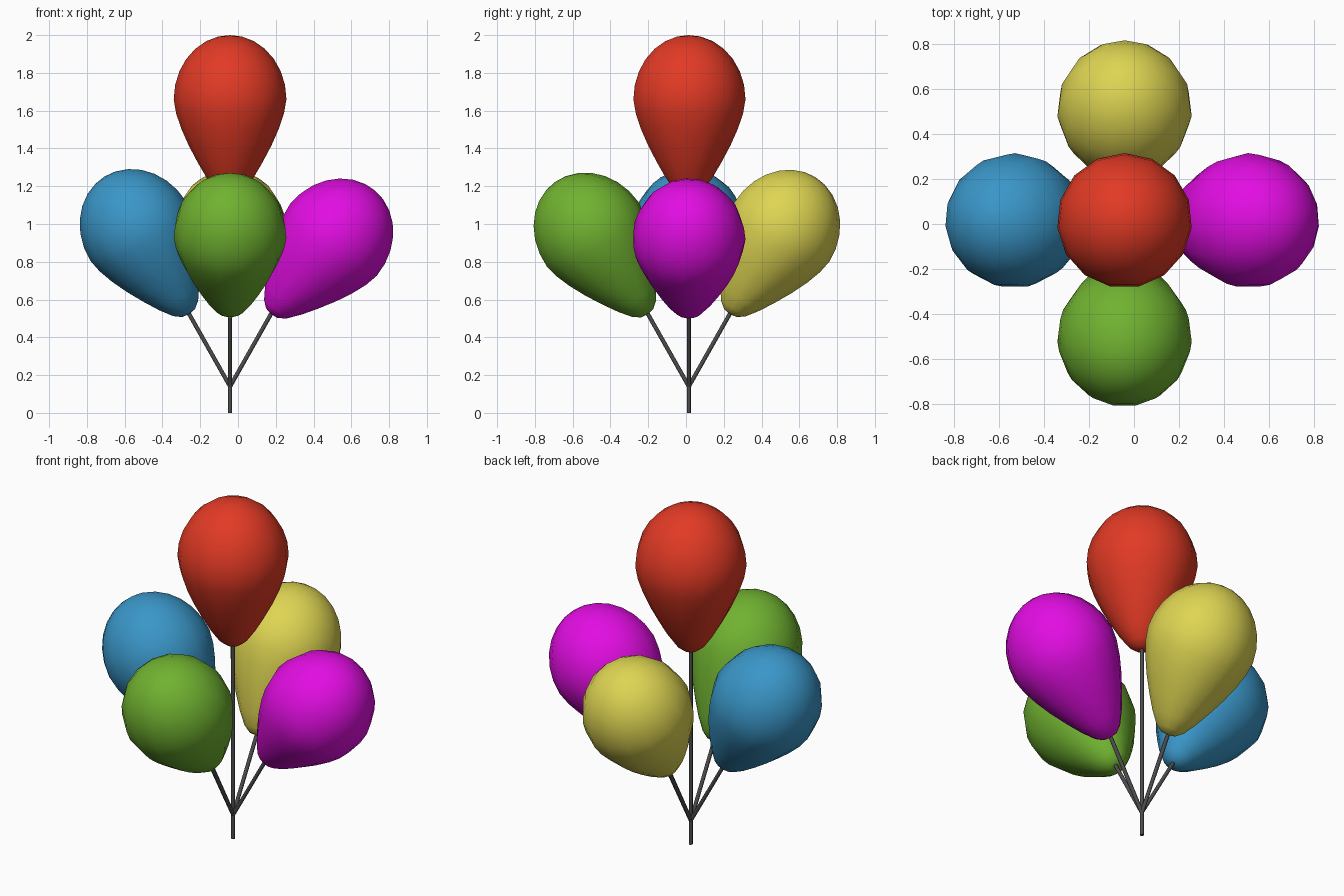
import bpy, bmesh, math
from mathutils import Vector, Matrix

if "Cube" in bpy.data.objects:
    bpy.data.objects.remove(bpy.data.objects["Cube"])

CX, CY = -0.042, 0.015          # centre line of the bunch
HUB = Vector((CX, CY, 0.14))    # where the strings meet


def material(name, rgb):
    m = bpy.data.materials.new(name)
    m.diffuse_color = (*rgb, 1)
    m.use_nodes = True
    m.node_tree.nodes["Principled BSDF"].inputs["Base Color"].default_value = m.diffuse_color
    return m


def finish(bm, name, mat, angle):
    bmesh.ops.recalc_face_normals(bm, faces=bm.faces)
    me = bpy.data.meshes.new(name)
    bm.to_mesh(me)
    bm.free()
    me.materials.append(mat)
    ob = bpy.data.objects.new(name, me)
    bpy.context.collection.objects.link(ob)
    bpy.context.view_layer.objects.active = ob
    ob.select_set(True)
    bpy.ops.object.shade_smooth_by_angle(angle=math.radians(angle))
    ob.select_set(False)
    return ob


# Teardrop profile (distance along the axis, radius): tapered neck, then elliptical cap
PROFILE = [(0.006, 0.04), (0.035, 0.078), (0.1, 0.125), (0.18, 0.172),
           (0.27, 0.22), (0.36, 0.26), (0.44, 0.287), (0.515, 0.3)]
PROFILE += [(0.515 + 0.34 * math.sin(math.radians(a)), 0.3 * math.cos(math.radians(a)))
            for a in (13, 26, 39, 52, 65, 78)]
SIDES = 15


def balloon(name, mat, base, rot):
    bm = bmesh.new()
    rings = []
    for s, r in PROFILE:
        rings.append([bm.verts.new((r * math.sin(2 * math.pi * i / SIDES),
                                    r * math.cos(2 * math.pi * i / SIDES), s))
                      for i in range(SIDES)])
    low, top = bm.verts.new((0, 0, 0)), bm.verts.new((0, 0, 0.855))
    for i in range(SIDES):
        j = (i + 1) % SIDES
        for a, b in zip(rings, rings[1:]):
            bm.faces.new((a[i], a[j], b[j], b[i]))
        bm.faces.new((low, rings[0][j], rings[0][i]))
        bm.faces.new((top, rings[-1][i], rings[-1][j]))
    bm.transform(Matrix.Translation(base) @ rot)
    finish(bm, name, mat, 80)


def string(name, mat, a, b, r=0.011):
    bm = bmesh.new()
    bmesh.ops.create_cone(bm, cap_ends=True, segments=8, radius1=r, radius2=r,
                          depth=(b - a).length)
    q = (b - a).to_track_quat('Z', 'Y').to_matrix().to_4x4()
    bm.transform(Matrix.Translation((a + b) / 2) @ q)
    finish(bm, name, mat, 50)


dark = material("dark grey", (0.075, 0.075, 0.075))

# Upright centre balloon and its long string
balloon("top_balloon", material("red", (0.76, 0.042, 0.018)),
        Vector((CX, CY, 1.145)), Matrix.Identity(4))
string("centre_string", dark, Vector((CX, CY, 0)), Vector((CX, CY, 1.16)))

# Leaning balloons: outward direction, tilt, colour
for name, d, tilt, colour, rgb in (
        ("left_balloon", (-1, 0), 31.5, "blue", (0.042, 0.305, 0.578)),
        ("back_balloon", (0, 1), 32, "yellow", (0.73, 0.665, 0.085)),
        ("front_balloon", (0, -1), 35, "green", (0.162, 0.445, 0.03)),
        ("right_balloon", (1, 0), 40, "magenta", (0.76, 0.004, 0.76))):
    out = Vector((d[0], d[1], 0))
    base = HUB + out * 0.217 + Vector((0, 0, 0.383))
    rot = Matrix.Rotation(math.radians(tilt), 4, Vector((0, 0, 1)).cross(out))
    balloon(name, material(colour, rgb), base, rot)
    string(name.replace("balloon", "string"), dark, HUB, base + out * 0.005 + Vector((0, 0, 0.01)))
